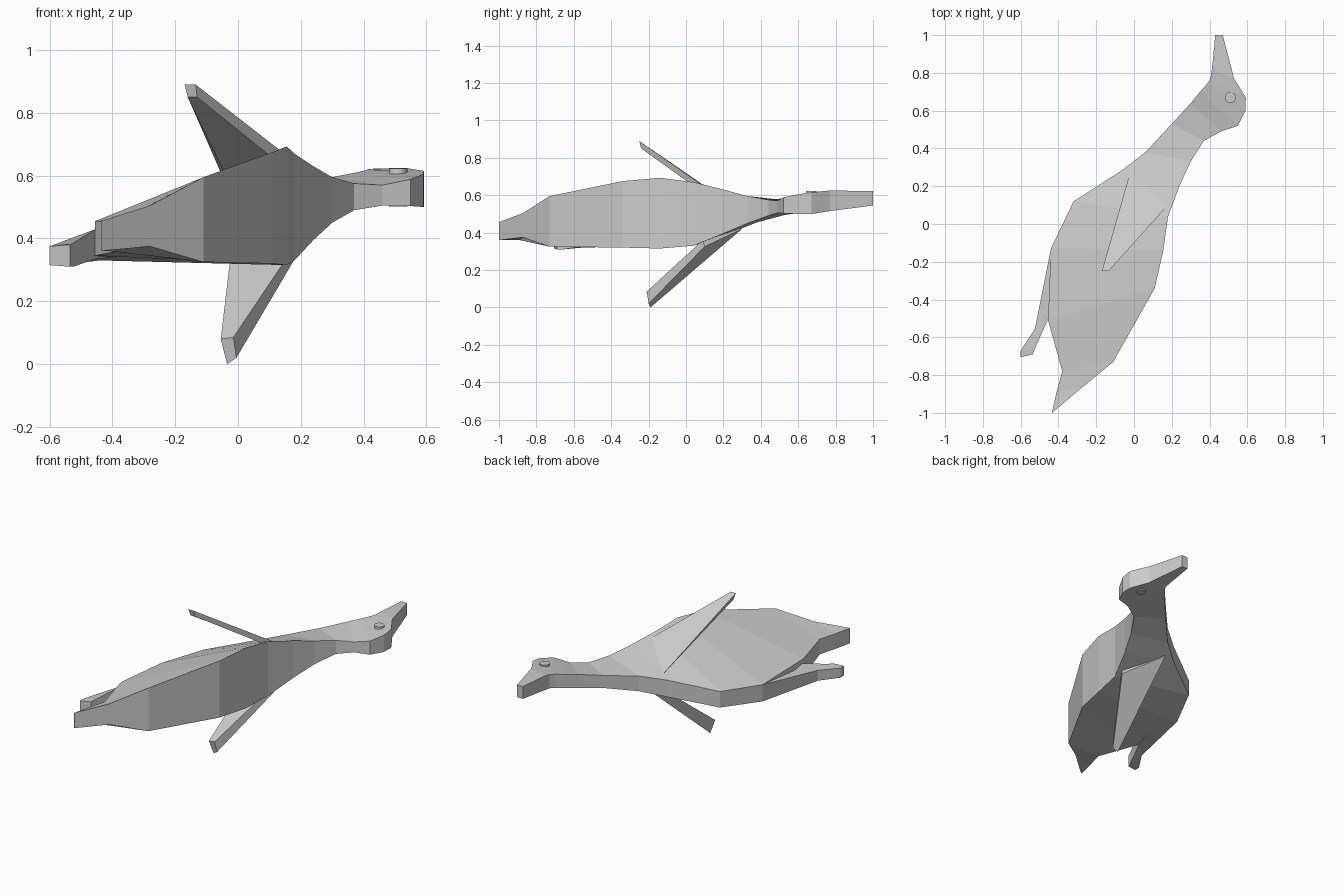
import bpy
import bmesh


def loft(name, left, right):
    """Slab ruled between two edges; each edge point is (x, y, z_bottom, z_top)."""
    bm = bmesh.new()
    rings = []
    for (lx, ly, lb, lt), (rx, ry, rb, rt) in zip(left, right):
        corners = ((lx, ly, lb), (rx, ry, rb), (rx, ry, rt), (lx, ly, lt))
        rings.append([bm.verts.new(c) for c in corners])
    for a, b in zip(rings, rings[1:]):
        for i in range(4):
            j = (i + 1) % 4
            bm.faces.new((a[i], a[j], b[j], b[i]))
    bm.faces.new(rings[0][::-1])
    bm.faces.new(rings[-1])
    finish(name, bm)


def flipper(name, tip, root):
    """Tapered plate from a four-corner tip to a four-corner root."""
    bm = bmesh.new()
    a = [bm.verts.new(p) for p in tip]
    b = [bm.verts.new(p) for p in root]
    for i in range(4):
        j = (i + 1) % 4
        bm.faces.new((a[i], a[j], b[j], b[i]))
    bm.faces.new(a[::-1])
    bm.faces.new(b)
    finish(name, bm)


def finish(name, bm):
    bmesh.ops.remove_doubles(bm, verts=bm.verts, dist=0.0005)
    bmesh.ops.recalc_face_normals(bm, faces=bm.faces)
    mesh = bpy.data.meshes.new(name)
    bm.to_mesh(mesh)
    bm.free()
    bpy.context.collection.objects.link(bpy.data.objects.new(name, mesh))


# Body, neck, head and bill: belly edge and back edge from tail to bill tip
belly = [(-.435, -1, .36, .455), (-.41, -.89, .36, .455), (-.38, -.78, .36, .455),
         (-.455, -.51, .345, .455), (-.44, -.13, .33, .435), (-.32, .12, .355, .455),
         (-.07, .28, .415, .52), (.06, .38, .455, .55), (.2, .53, .495, .573),
         (.3, .64, .51, .595), (.35, .70, .52, .605), (.385, .74, .525, .612),
         (.405, .77, .53, .617), (.413, .82, .532, .62), (.43, 1, .545, .622)]
back = [(-.434, -1, .36, .456), (-.28, -.87, .375, .505), (-.11, -.73, .325, .595),
        (.11, -.34, .32, .675), (.155, -.14, .315, .693), (.18, .04, .33, .67),
        (.24, .2, .395, .63), (.3, .33, .45, .595), (.37, .44, .49, .575),
        (.46, .49, .505, .57), (.55, .52, .503, .588), (.59, .6, .5, .605),
        (.592, .67, .5, .615), (.53, .77, .515, .625), (.47, 1, .545, .622)]
loft("bird_body", belly, back)

# Foot
loft("foot",
     [(-.44, -.13, .33, .435), (-.525, -.555, .32, .385), (-.6, -.67, .315, .375), (-.6, -.705, .315, .375)],
     [(-.38, -.3, .34, .44), (-.453, -.5, .335, .43), (-.525, -.66, .31, .385), (-.535, -.69, .31, .38)])

# Flippers
flipper("upper_flipper",
        [(-.17, -.25, .89), (-.135, -.25, .89), (-.13, -.24, .85), (-.16, -.24, .85)],
        [(-.02, .275, .53), (.18, .10, .645), (.18, .11, .60), (.01, .31, .50)])
flipper("lower_flipper",
        [(-.055, -.21, .08), (-.015, -.21, .085), (-.005, -.2, .02), (-.035, -.19, 0)],
        [(-.01, .28, .46), (.17, .09, .36), (.175, .1, .325), (.01, .3, .42)])

# Eyes: a small disc showing on both sides of the head
bpy.ops.mesh.primitive_cylinder_add(vertices=16, radius=.029, depth=.12, location=(.51, .67, .562))
bpy.context.object.name = "eyes"
